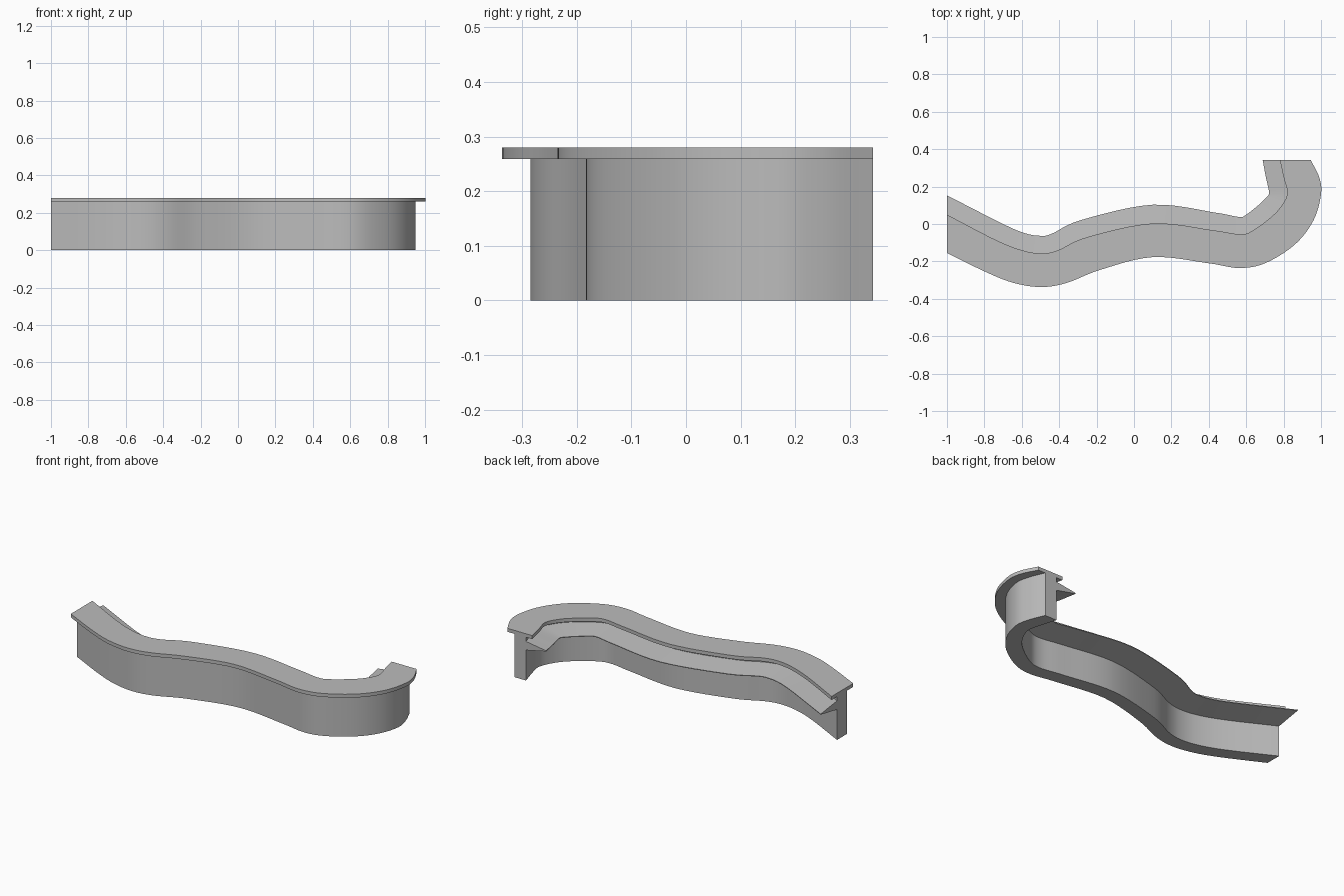
import bpy
import bmesh
import math
from mathutils import Vector

if "Cube" in bpy.data.objects:
    bpy.data.objects.remove(bpy.data.objects["Cube"], do_unlink=True)

# One plain grey for the whole counter
grey = bpy.data.materials.new("plain_grey")
grey.use_nodes = True
colour = (0.5, 0.5, 0.5, 1)
grey.diffuse_color = colour
for node in grey.node_tree.nodes:
    if node.type == "BSDF_PRINCIPLED":
        node.inputs["Base Color"].default_value = colour
        node.inputs["Roughness"].default_value = 0.6

# Plan rails: public edge of the top, staff edge of the top, edge of the shelf
FRONT_RAIL = [(-1, -.155), (-.8, -.253), (-.65, -.313), (-.5, -.337), (-.36, -.315),
              (-.18, -.245), (.1, -.177), (.4, -.21), (.56, -.235), (.7, -.21),
              (.86, -.11), (.96, .02), (1, .16), (.99, .25), (.945, .342)]
BACK_RAIL = [(-1, .05), (-.74, -.085), (-.6, -.14), (-.5, -.157), (-.41, -.142),
             (-.25, -.07), (.1, .003), (.42, -.033), (.57, -.055), (.64, -.032),
             (.74, .043), (.79, .1), (.82, .165), (.8, .25), (.78, .342)]
SHELF_RAIL = [(-1, .153), (-.7, 0), (-.58, -.05), (-.5, -.063), (-.44, -.052),
              (-.28, .022), (.1, .103), (.44, .06), (.56, .038), (.6, .05),
              (.67, .105), (.705, .14), (.722, .168), (.705, .25), (.688, .342)]


def smooth_rail(points, steps=6):
    """Catmull-Rom curve through the control points."""
    pts = [Vector(p) for p in points]
    pts = [2 * pts[0] - pts[1]] + pts + [2 * pts[-1] - pts[-2]]
    result = []
    for a, b, c, d in zip(pts, pts[1:], pts[2:], pts[3:]):
        for i in range(steps):
            t = i / steps
            result.append(b + (c - a) * t / 2
                          + (a - b * 2.5 + c * 2 - d / 2) * t ** 2
                          + (b * 1.5 - a / 2 - c * 1.5 + d / 2) * t ** 3)
    return result + [pts[-2]]


def blend(rail_a, rail_b, t):
    return [a.lerp(b, t) for a, b in zip(rail_a, rail_b)]


def sweep(name, section):
    """Skin a closed section, given as (rail, height) corners, and cap its ends."""
    bm = bmesh.new()
    edges = [[bm.verts.new((p.x, p.y, z)) for p in rail] for rail, z in section]
    for low, high in zip(edges, edges[1:] + edges[:1]):
        for i in range(len(low) - 1):
            bm.faces.new((low[i], low[i + 1], high[i + 1], high[i]))
    for end in (0, -1):
        bm.faces.new([edge[end] for edge in edges])
    bmesh.ops.recalc_face_normals(bm, faces=bm.faces)
    mesh = bpy.data.meshes.new(name)
    bm.to_mesh(mesh)
    bm.free()
    mesh.materials.append(grey)
    obj = bpy.data.objects.new(name, mesh)
    bpy.context.collection.objects.link(obj)
    bpy.ops.object.select_all(action="DESELECT")
    obj.select_set(True)
    bpy.context.view_layer.objects.active = obj
    bpy.ops.object.shade_smooth_by_angle(angle=math.radians(30))
    return obj


def box_section(rail_a, rail_b, bottom, top):
    return [(rail_a, bottom), (rail_b, bottom), (rail_b, top), (rail_a, top)]


front, back, shelf = map(smooth_rail, (FRONT_RAIL, BACK_RAIL, SHELF_RAIL))
wall_front = blend(front, back, .29)
wall_back = blend(front, back, .75)

# Overhanging top, supporting wall and tapered shelf behind it
sweep("counter_top", box_section(front, back, .259, .28))
sweep("counter_wall", box_section(wall_front, wall_back, 0, .259))
sweep("rear_shelf", [(wall_back, .182), (shelf, .21), (shelf, .214), (wall_back, .234)])
